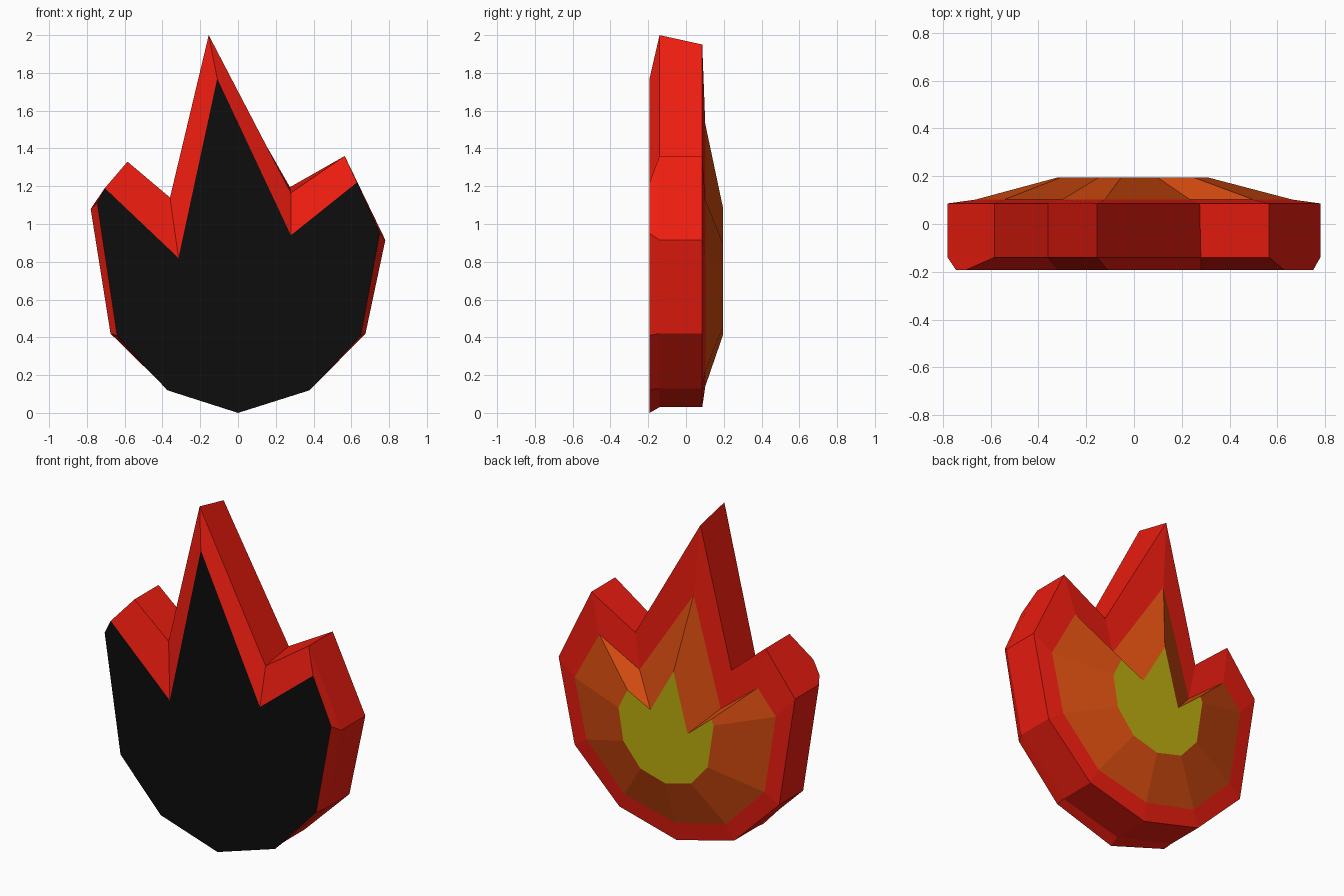
import bpy

if "Cube" in bpy.data.objects:
    bpy.data.objects.remove(bpy.data.objects["Cube"])

# Matching 12-point flame outlines (x, z), anticlockwise from the left tip
FRONT = [(-.705, 1.19), (-.745, 1.11), (-.64, .41), (-.375, .12), (0, 0), (.38, .12),
         (.65, .41), (.75, .95), (.63, 1.22), (.28, .94), (-.11, 1.77), (-.315, .82)]
MID = [(-.585, 1.33), (-.78, 1.08), (-.675, .42), (-.38, .13), (0, .03), (.38, .13),
       (.675, .42), (.78, .915), (.565, 1.36), (.28, 1.165), (-.155, 2.0), (-.36, 1.14)]
RIM = [(-.545, 1.09), (-.664, .95), (-.59, .48), (-.335, .22), (0, .14), (.335, .22),
       (.585, .48), (.664, .83), (.5, 1.13), (.235, .99), (-.122, 1.53), (-.30, .90)]
CORE = [(-.305, .875), (-.319, .84), (-.279, .58), (-.17, .455), (0, .41), (.165, .455),
        (.277, .59), (.309, .78), (.25, .90), (.098, .823), (-.054, 1.09), (-.147, .745)]
BACK = list(MID)
BACK[9] = (.275, 1.195)
BACK[10] = (-.155, 1.95)


def material(name, color):
    m = bpy.data.materials.new(name)
    m.diffuse_color = (*color, 1)
    m.use_nodes = True
    m.node_tree.nodes["Principled BSDF"].inputs["Base Color"].default_value = m.diffuse_color
    return m


def shell(name, rings, color, cap=None):
    """Join (outline, y) rings with quads, or cap one ring as a flat face."""
    n = len(FRONT)
    verts = [(x, y, z) for outline, y in rings for x, z in outline]
    faces = []
    for r in range(len(rings) - 1):
        a, b = r * n, (r + 1) * n
        for i in range(n):
            j = (i + 1) % n
            faces.append((a + i, b + i, b + j, a + j))
    if cap == "front":
        faces.append(tuple(range(n)))
    elif cap == "back":
        faces.append(tuple(reversed(range(n))))
    mesh = bpy.data.meshes.new(name)
    mesh.from_pydata(verts, [], faces)
    mesh.materials.append(material(name + "_colour", color))
    ob = bpy.data.objects.new(name, mesh)
    bpy.context.collection.objects.link(ob)
    return ob


# Flat black front
shell("front_plate", [(FRONT, -.193)], (.004, .004, .004), "front")
# Red body: front bevel, straight sides and back border
shell("outer_flame", [(FRONT, -.193), (MID, -.14), (BACK, .086), (RIM, .102)], (.85, .012, .005))
# Orange sloping band on the back
shell("inner_flame", [(RIM, .102), (CORE, .195)], (.65, .07, .005))
# Yellow centre of the back
shell("flame_core", [(CORE, .195)], (.5, .42, .005), "back")
